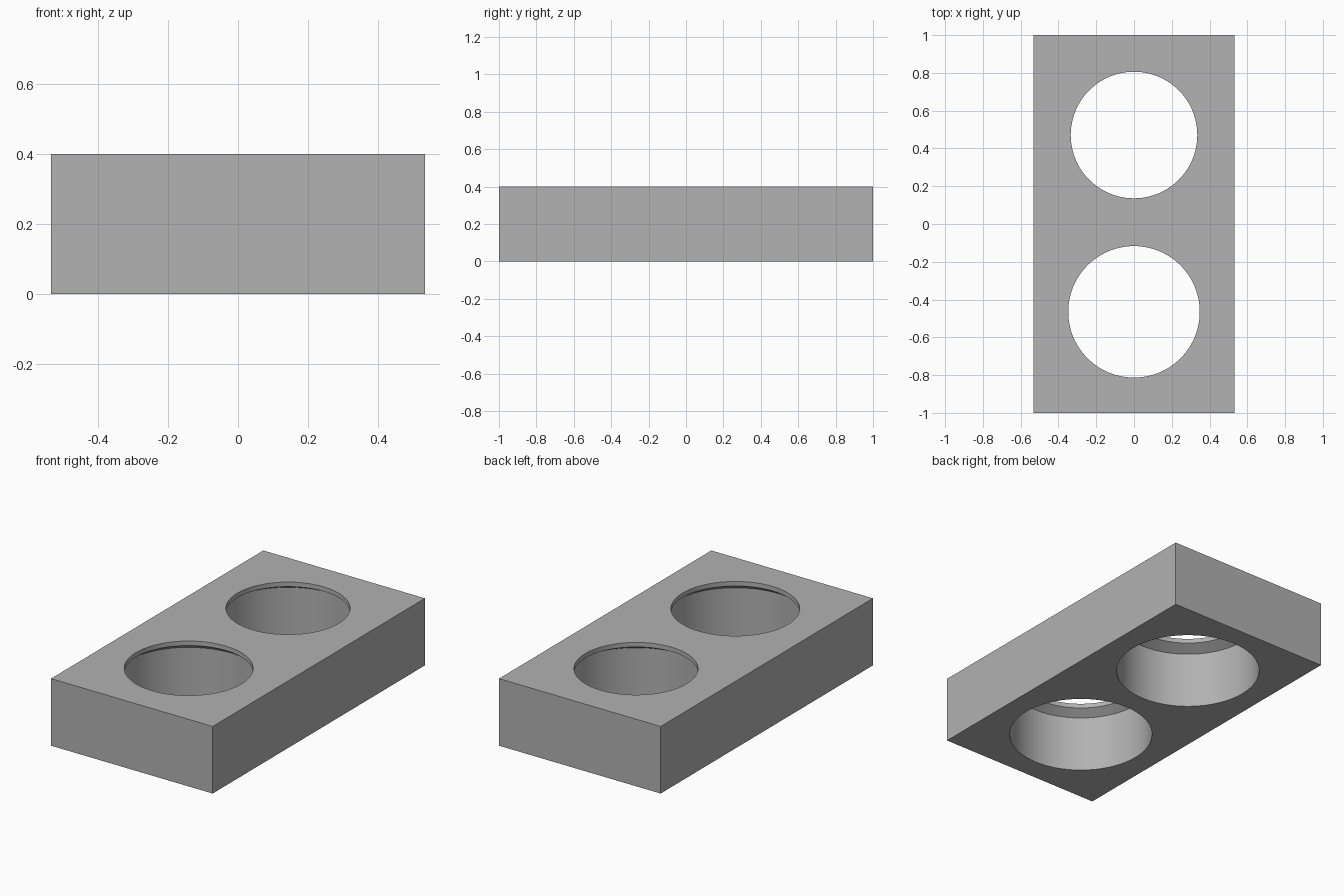
import bpy, bmesh, math

cube = bpy.data.objects.get("Cube")
if cube:
    bpy.data.objects.remove(cube, do_unlink=True)

WIDTH, LENGTH, HEIGHT = 1.066, 2.0, 0.4
BORE, SHOULDER, LIP = 0.4, 0.338, 0.373   # bore radius, chamfer start and end heights
SIDES = 96

grey = bpy.data.materials.new("plain grey")
grey.use_nodes = True
grey.diffuse_color = (0.445, 0.445, 0.445, 1)
grey.node_tree.nodes["Principled BSDF"].inputs["Base Color"].default_value = grey.diffuse_color


def add_object(name, bm):
    mesh = bpy.data.meshes.new(name)
    bmesh.ops.recalc_face_normals(bm, faces=bm.faces)
    bm.to_mesh(mesh)
    bm.free()
    mesh.materials.append(grey)
    obj = bpy.data.objects.new(name, mesh)
    bpy.context.collection.objects.link(obj)
    return obj


def bore_cutter(y, mouth):
    """Stepped round plug: wide bore, chamfer, then a narrower mouth."""
    profile = [(BORE, -0.1), (BORE, SHOULDER), (mouth, LIP), (mouth, HEIGHT + 0.1)]
    bm = bmesh.new()
    rings = [[bm.verts.new((r * math.cos(a), y + r * math.sin(a), z))
              for a in (math.tau * i / SIDES for i in range(SIDES))]
             for r, z in profile]
    for low, high in zip(rings, rings[1:]):
        for i in range(SIDES):
            j = (i + 1) % SIDES
            bm.faces.new((low[i], low[j], high[j], high[i]))
    bm.faces.new(rings[0])
    bm.faces.new(rings[-1])
    return add_object("bore_cutter", bm)


# Rectangular block
bm = bmesh.new()
bmesh.ops.create_cube(bm, size=1)
bmesh.ops.scale(bm, verts=bm.verts, vec=(WIDTH, LENGTH, HEIGHT))
bmesh.ops.translate(bm, verts=bm.verts, vec=(0, 0, HEIGHT / 2))
block = add_object("block_with_two_bores", bm)

bpy.ops.object.select_all(action="DESELECT")
block.select_set(True)
bpy.context.view_layer.objects.active = block

# Front mouth is slightly wider than the back one
for y, mouth in ((-0.465, 0.348), (0.471, 0.335)):
    cutter = bore_cutter(y, mouth)
    cutter.hide_render = True
    cut = block.modifiers.new("bore", "BOOLEAN")
    cut.operation = "DIFFERENCE"
    cut.solver = "EXACT"
    cut.object = cutter
    bpy.ops.object.modifier_apply(modifier=cut.name)
    bpy.data.objects.remove(cutter, do_unlink=True)

bpy.ops.object.shade_smooth_by_angle(angle=math.radians(25))
